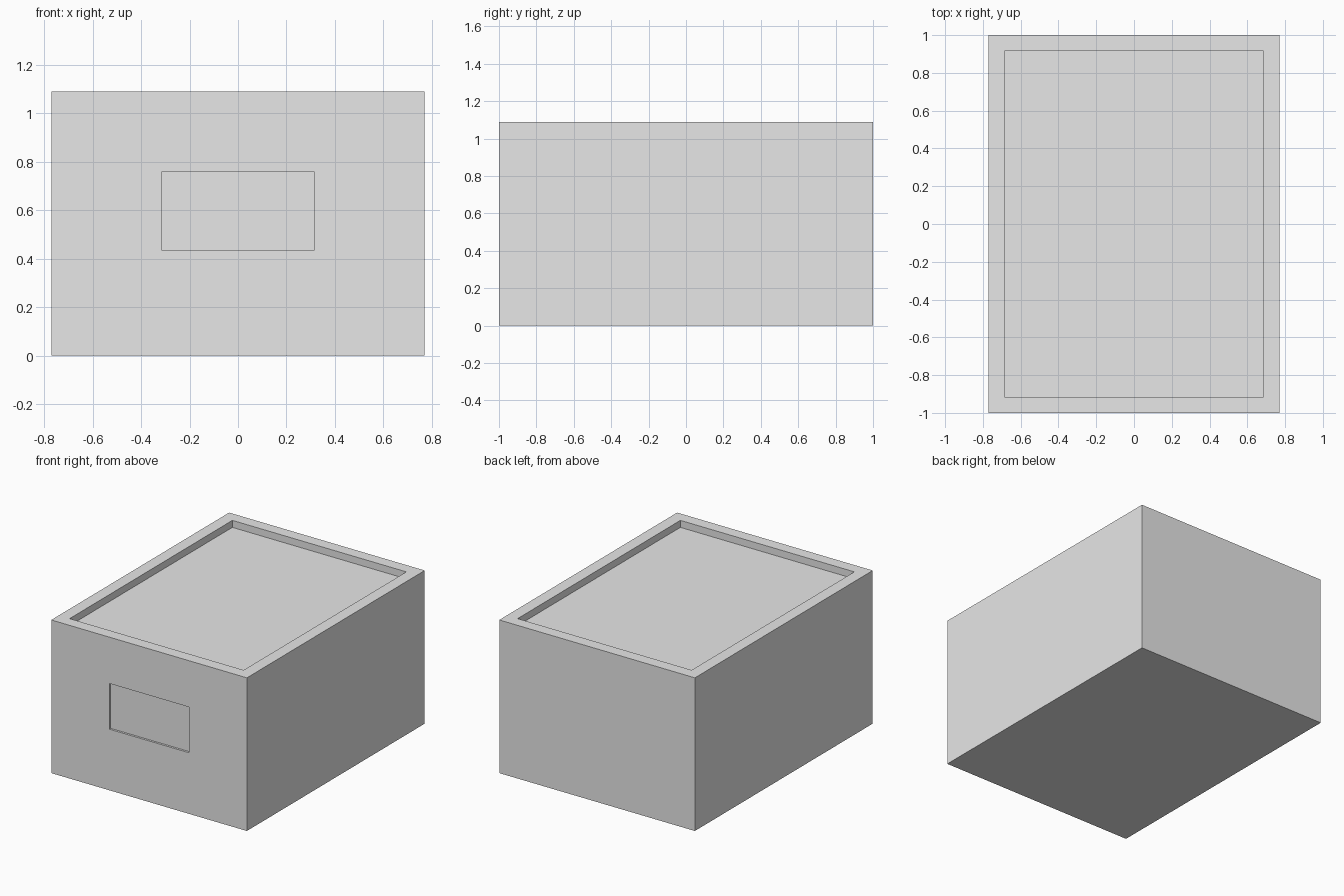
import bpy
import bmesh
from mathutils import Vector

cube = bpy.data.objects.get("Cube")
if cube:
    bpy.data.objects.remove(cube, do_unlink=True)

WIDTH, LENGTH, HEIGHT = 1.54, 2.0, 1.09
RIM = 0.085
LID_DEPTH = 0.05
LABEL_DEPTH = 0.015

# Plain grey
grey = bpy.data.materials.new("plain grey")
grey.use_nodes = True
color = (0.8, 0.8, 0.8, 1)
grey.diffuse_color = color
grey.node_tree.nodes["Principled BSDF"].inputs["Base Color"].default_value = color


def face_towards(bm, direction):
    return max(bm.faces, key=lambda f: f.normal.dot(direction) + f.calc_center_median().dot(direction))


def recess(bm, direction, place, depth):
    """Inset the face on one side, reshape the inset, and push it inwards."""
    face = face_towards(bm, direction)
    bmesh.ops.inset_region(bm, faces=[face], thickness=0.05)
    for v in face.verts:
        v.co = place(v.co)
    bottom = bmesh.ops.extrude_discrete_faces(bm, faces=[face])["faces"][0]
    bmesh.ops.translate(bm, verts=bottom.verts, vec=-direction * depth)


def sign(value):
    return 1 if value > 0 else -1


# Box body
bm = bmesh.new()
bmesh.ops.create_cube(bm, size=1)
bmesh.ops.scale(bm, verts=bm.verts, vec=(WIDTH, LENGTH, HEIGHT))
bmesh.ops.translate(bm, verts=bm.verts, vec=(0, 0, HEIGHT / 2))
bm.normal_update()

# Sunken top panel inside a rim
recess(bm, Vector((0, 0, 1)),
       lambda c: Vector((sign(c.x) * (WIDTH / 2 - RIM), sign(c.y) * (LENGTH / 2 - RIM), c.z)),
       LID_DEPTH)
bm.normal_update()

# Shallow label recess on the front
recess(bm, Vector((0, -1, 0)),
       lambda c: Vector((sign(c.x) * 0.313, c.y, 0.76 if c.z > HEIGHT / 2 else 0.435)),
       LABEL_DEPTH)

bmesh.ops.recalc_face_normals(bm, faces=bm.faces)
mesh = bpy.data.meshes.new("box_body")
bm.to_mesh(mesh)
bm.free()
mesh.materials.append(grey)
bpy.context.collection.objects.link(bpy.data.objects.new("box_body", mesh))
